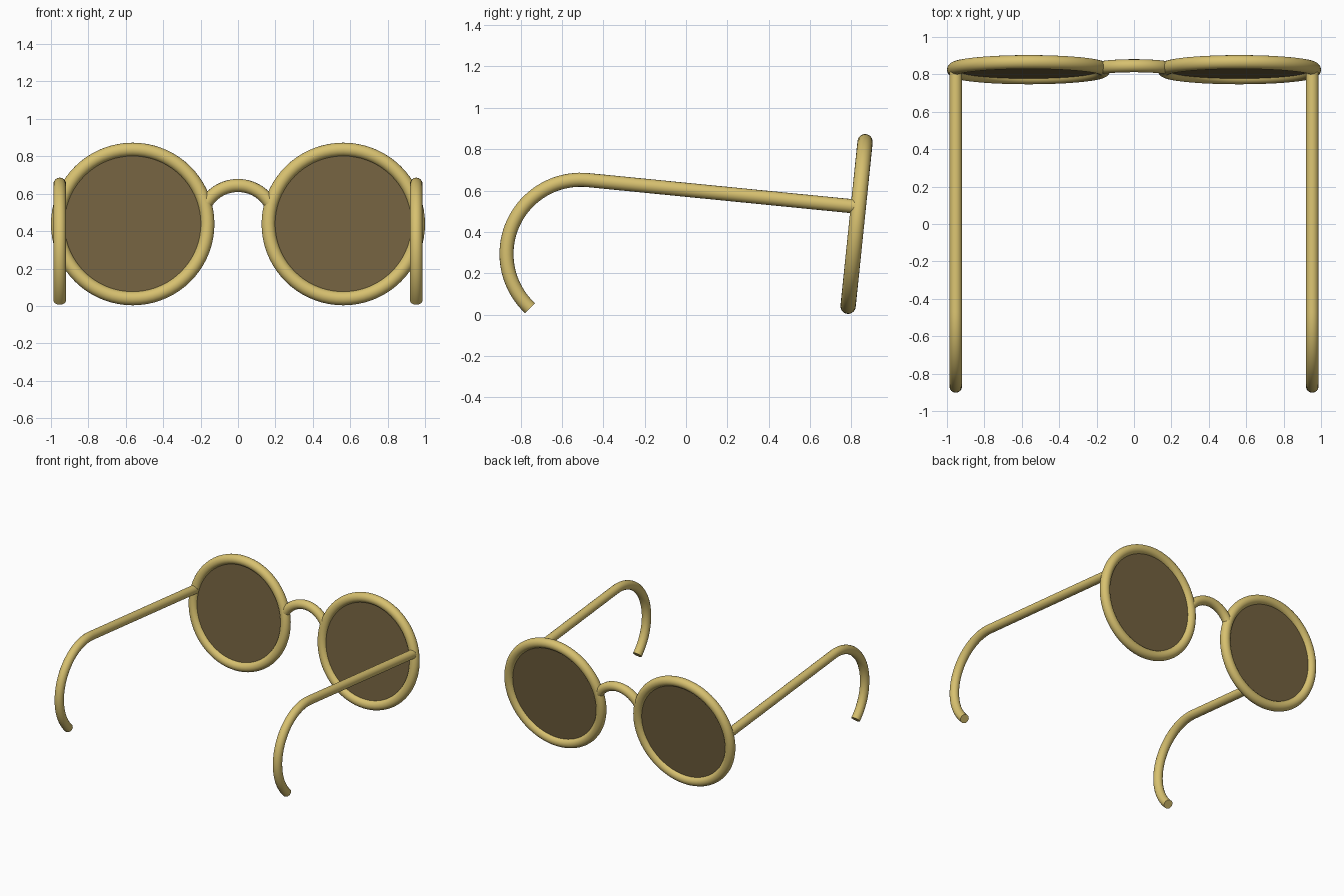
import bpy
from math import cos, sin, radians, pi

if "Cube" in bpy.data.objects:
    bpy.data.objects.remove(bpy.data.objects["Cube"])

TILT = radians(5.9)              # lean of the front frame
CX, CY, CZ = 0.563, 0.825, 0.438  # lens centre
RING_R, TUBE_R = 0.4, 0.037


def material(name, colour):
    m = bpy.data.materials.new(name)
    m.diffuse_color = colour
    m.use_nodes = True
    m.node_tree.nodes["Principled BSDF"].inputs["Base Color"].default_value = m.diffuse_color
    return m


gold = material("gold_metal", (0.68, 0.53, 0.16, 1))
tint = material("brown_tint", (0.17, 0.12, 0.05, 0.9))


def finish(ob, name, mat):
    ob.name = name
    ob.data.materials.clear()
    ob.data.materials.append(mat)
    bpy.ops.object.select_all(action='DESELECT')
    ob.select_set(True)
    bpy.context.view_layer.objects.active = ob
    bpy.ops.object.shade_smooth_by_angle(angle=radians(40))
    return ob


def tube(name, points, radius):
    """Round rod swept along a path, converted to a mesh with flat caps."""
    cu = bpy.data.curves.new(name, 'CURVE')
    cu.dimensions = '3D'
    cu.bevel_depth = radius
    cu.bevel_resolution = 6
    cu.use_fill_caps = True
    sp = cu.splines.new('POLY')
    sp.points.add(len(points) - 1)
    for p, co in zip(sp.points, points):
        p.co = (*co, 1)
    ob = bpy.data.objects.new(name, cu)
    bpy.context.collection.objects.link(ob)
    bpy.ops.object.select_all(action='DESELECT')
    ob.select_set(True)
    bpy.context.view_layer.objects.active = ob
    bpy.ops.object.convert(target='MESH')
    return finish(bpy.context.object, name, gold)


# Temple path: straight arm, then a circular ear hook
HOOK_Y, HOOK_Z, HOOK_R = -0.509, 0.293, 0.359
A0, A1, N = radians(84.2), radians(227), 40
hook = [(HOOK_Y + HOOK_R * cos(A0 + (A1 - A0) * i / N),
         HOOK_Z + HOOK_R * sin(A0 + (A1 - A0) * i / N)) for i in range(N + 1)]
arm = [(0.815, 0.523)] + hook

for side, s in (("left", -1), ("right", 1)):
    place = dict(location=(s * CX, CY, CZ), rotation=(pi / 2 - TILT, 0, 0))
    # Rim
    bpy.ops.mesh.primitive_torus_add(major_radius=RING_R, minor_radius=TUBE_R,
                                     major_segments=72, minor_segments=20, **place)
    finish(bpy.context.object, side + "_rim", gold)
    # Lens
    bpy.ops.mesh.primitive_cylinder_add(vertices=72, radius=RING_R - 0.015,
                                        depth=0.02, **place)
    finish(bpy.context.object, side + "_lens", tint)
    # Temple
    tube(side + "_temple", [(s * 0.953, y, z) for y, z in arm], 0.034)

# Bridge: arch lying in the tilted plane of the rims
BR, BZ, SPAN = 0.2, 0.007, radians(58)
arch = [(BR * sin(t), 0, BZ + BR * cos(t))
        for t in (SPAN * (i / 12 - 1) for i in range(25))]
bridge = tube("bridge", arch, 0.035)
bridge.location = (0, CY, CZ)
bridge.rotation_euler = (-TILT, 0, 0)
